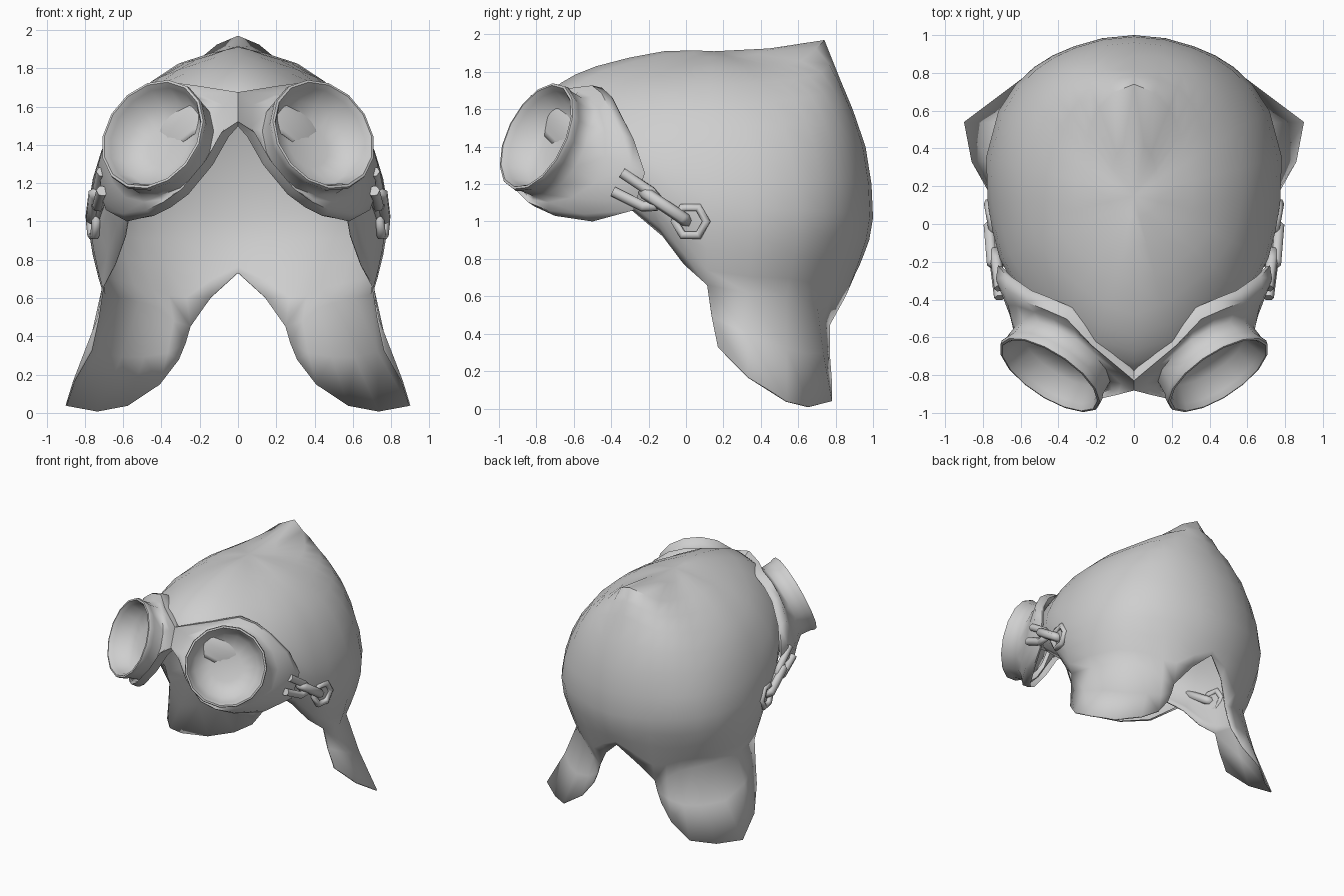
import bpy, bmesh
from math import sin, cos, pi, radians
from mathutils import Vector

cube = bpy.data.objects.get("Cube")
if cube:
    bpy.data.objects.remove(cube, do_unlink=True)

grey = bpy.data.materials.new("light_grey")
grey.use_nodes = True
tone = (0.62, 0.62, 0.62, 1)
grey.diffuse_color = tone
grey.node_tree.nodes["Principled BSDF"].inputs["Base Color"].default_value = tone


def densify(keys, before, after):
    """Put a smooth midpoint between each pair of keys."""
    ext = [before] + keys + [after]
    out = []
    for a, b, c, d in zip(ext, ext[1:], ext[2:], ext[3:]):
        out += [b, (9 * (b + c) - a - d) / 16]
    return out + [keys[-1]]


def finish(obj, angle):
    obj.data.materials.append(grey)
    bpy.ops.object.select_all(action='DESELECT')
    obj.select_set(True)
    bpy.context.view_layer.objects.active = obj
    if obj.type == 'MESH':
        bpy.ops.object.shade_smooth_by_angle(angle=radians(angle))


def loft(name, columns, closed=False, thickness=0, angle=60):
    """Skin neighbouring columns of points, then mirror across x."""
    bm = bmesh.new()
    grid = [[bm.verts.new(p) for p in col] for col in columns]
    pairs = list(zip(grid, grid[1:]))
    if closed:
        pairs.append((grid[-1], grid[0]))
    for left, right in pairs:
        n = min(len(left), len(right))
        for i in range(n - 1):
            bm.faces.new((left[i], left[i + 1], right[i + 1], right[i]))
    bmesh.ops.remove_doubles(bm, verts=bm.verts[:], dist=0.0005)
    bmesh.ops.dissolve_degenerate(bm, edges=bm.edges[:], dist=0.0005)
    mesh = bpy.data.meshes.new(name)
    bm.to_mesh(mesh)
    bm.free()
    obj = bpy.data.objects.new(name, mesh)
    bpy.context.collection.objects.link(obj)
    finish(obj, angle)
    mirror = obj.modifiers.new("Mirror", 'MIRROR')
    mirror.merge_threshold = 0.002
    if thickness:
        solid = obj.modifiers.new("Thickness", 'SOLIDIFY')
        solid.thickness = thickness
        solid.offset = -1


# Cap: profiles of (radius, height) from crown to hem, by angle from the front
profiles = {
    0: [(.27, 1.91), (.63, 1.83), (.82, 1.74), (.92, 1.65), (.945, 1.58), (.96, 1.53)],
    30: [(.27, 1.87), (.56, 1.77), (.75, 1.64), (.84, 1.52), (.87, 1.4), (.87, 1.3)],
    65: [(.3, 1.83), (.57, 1.66), (.73, 1.42), (.785, 1.22), (.75, 1.05), (.65, .92)],
    87: [(.31, 1.825), (.57, 1.62), (.71, 1.37), (.775, 1.1), (.755, .85), (.71, .66)],
    122: [(.33, 1.825), (.6, 1.64), (.77, 1.38), (.846, 1.06), (.81, .82), (.73, .6)],
    142: [(.4, 1.83), (.66, 1.67), (.8, 1.4), (.862, 1.05), (.79, .78), (.7, .55)],
    158: [(.5, 1.86), (.69, 1.7), (.81, 1.4), (.852, 1.04), (.79, .78), (.67, .45)],
    180: [(.59, 1.97), (.67, 1.77), (.81, 1.4), (.85, 1.02), (.8, .82), (.76, .73)],
}
crown = (0, 1.91)
keys = []
for deg, pts in profiles.items():
    col = [Vector((deg, r, z)) for r, z in [crown] + pts]
    dense = densify(col, col[0], col[-1])
    if deg == 180:
        # straight runs either side of the sharp peak
        dense[1] = col[0].lerp(col[1], .5) - Vector((0, 0, .015))
        dense[3] = col[1].lerp(col[2], .5)
    keys.append(dense)


def reflect(v, about):
    return Vector((2 * about - v.x, v.y, v.z))


rows = []
for row in zip(*keys):
    row = list(row)
    rows.append(densify(row, reflect(row[1], 0), reflect(row[-2], 180)))


def polar(v):
    a = radians(v.x)
    x = 0 if v.x in (0, 180) else v.y * sin(a)
    return Vector((x, 0.15 - v.y * cos(a), v.z))


cap_columns = [[polar(v) for v in col] for col in zip(*rows)]

# Neck flaps: continue the hem at the sides down to a splayed edge
flap_edge = [(.77, .17, .33), (.86, .33, .17), (.9, .54, .04), (.74, .66, .01),
             (.58, .78, .04), (.41, .78, .15), (.31, .77, .28)]
for col, tip in zip(cap_columns[6:], flap_edge):
    hem, tip = col[-1], Vector(tip)
    mid = hem.lerp(tip, 0.42)
    mid.z = (hem.z + tip.z) / 2
    col += [mid, tip]
loft("cap_with_neck_flaps", cap_columns, thickness=0.01)

# Goggles: round barrel and dished lens on a skirt that hugs the cap
axis = Vector((.5, -.76, .38)).normalized()
centre = Vector((.447, -.8, 1.455))
side = Vector((-axis.y, axis.x, 0)).normalized()
up = axis.cross(side)
if up.z < 0:
    up = -up
skirt = [(0, -.8, 1.67), (.2, -.6, 1.7), (.34, -.45, 1.715), (.46, -.4, 1.67),
         (.56, -.36, 1.59), (.67, -.28, 1.44), (.72, -.22, 1.26), (.69, -.28, 1.06),
         (.58, -.5, 1), (.45, -.7, 1.03), (.36, -.81, 1.08), (.27, -.88, 1.15),
         (.14, -.89, 1.31), (.055, -.87, 1.46), (0, -.85, 1.51)]
barrel = [(.295, -.13), (.3, -.05), (.312, -.02), (.308, 0), (.295, .002),
          (.275, -.03), (.24, -.13), (.12, -.16), (0, -.165)]
goggle_columns = []
for i, p in enumerate(skirt):
    p = Vector(p)
    a = radians(142) - 2 * pi * i / len(skirt)
    out = side * cos(a) + up * sin(a)
    root = centre + axis * -.15 + out * .3
    lip = p.lerp(root, 0.12) + axis * .045
    tuck = p.lerp(root, 0.08) - axis * .025
    if p.x == 0:
        lip.x = tuck.x = 0
    goggle_columns.append([tuck, p, lip, lip.lerp(root, .6)] +
                          [centre + out * r + axis * t for r, t in barrel])
loft("goggles", goggle_columns, closed=True)


# Chain links on both temples
def link(name, points, closed, depth):
    for word, sgn in (("left", 1), ("right", -1)):
        curve = bpy.data.curves.new(word + "_" + name, 'CURVE')
        curve.dimensions = '3D'
        curve.bevel_depth = depth
        curve.bevel_resolution = 1
        curve.use_fill_caps = True
        spline = curve.splines.new('POLY')
        spline.points.add(len(points) - 1)
        for sp, (x, y, z) in zip(spline.points, points):
            sp.co = (sgn * x, y, z, 1)
        spline.use_cyclic_u = closed
        obj = bpy.data.objects.new(word + "_" + name, curve)
        bpy.context.collection.objects.link(obj)
        finish(obj, 40)


hexagon = [(.755 + .015 * cos(k * pi / 3), .025 + .085 * cos(k * pi / 3),
            1 + .085 * sin(k * pi / 3)) for k in range(6)]
link("hex_link", hexagon, True, .025)

start, end = Vector((.73, -.2, 1.14)), Vector((.745, -.02, 1.02))
across = Vector((.022, 0, 0))
bar = [start + across, end + across, end.lerp(start, -.12),
       end - across, start - across, start.lerp(end, -.12)]
link("bar_link", bar, True, .034)

link("fork_link", [(.71, -.34, 1.26), (.73, -.19, 1.16), (.735, -.15, 1.12),
                   (.735, -.17, 1.08), (.73, -.23, 1.08), (.71, -.39, 1.16)], False, .031)
